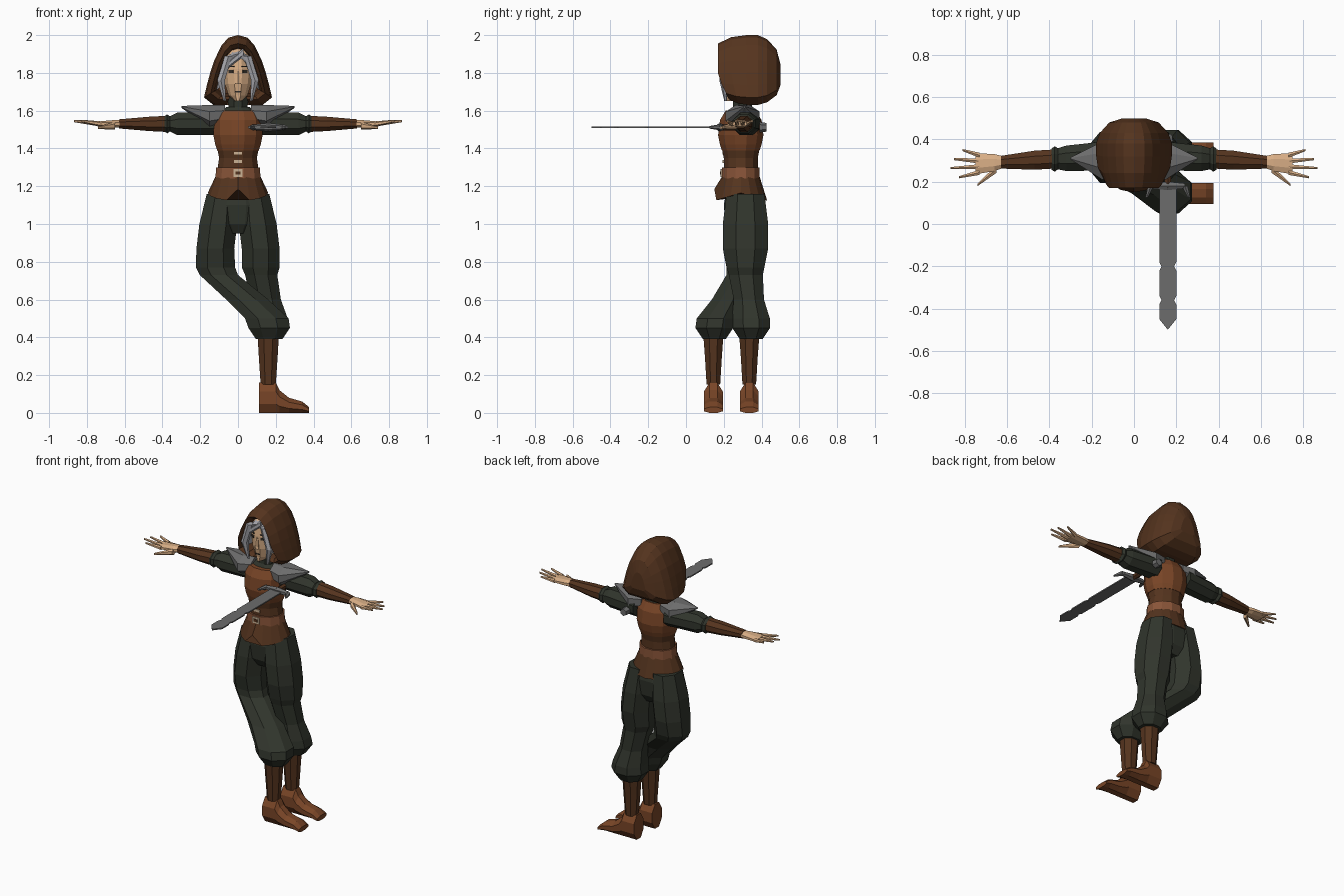
import bpy, bmesh, math
from mathutils import Matrix, Vector

default_cube = bpy.data.objects.get("Cube")
if default_cube:
    bpy.data.objects.remove(default_cube, do_unlink=True)


def material(name, red, green, blue):
    made = bpy.data.materials.new(name)
    made.use_nodes = True
    colour = (red, green, blue, 1)
    made.diffuse_color = colour
    made.node_tree.nodes["Principled BSDF"].inputs["Base Color"].default_value = colour
    return made


leather = material("leather", .19, .06, .02)
belt_leather = material("belt_leather", .25, .09, .04)
dark_leather = material("dark_leather", .09, .034, .013)
cloth = material("green_cloth", .03, .035, .025)
steel = material("steel", .15, .15, .15)
skin = material("skin", .7, .43, .24)
grey_hair = material("grey_hair", .4, .4, .43)
pale_metal = material("pale_metal", .6, .45, .3)
dark_detail = material("dark_detail", .03, .025, .02)
sides_of_body = (("left", 1), ("right", -1))


def finish(name, bm, mat):
    bmesh.ops.recalc_face_normals(bm, faces=bm.faces)
    mesh = bpy.data.meshes.new(name)
    bm.to_mesh(mesh)
    bm.free()
    mesh.materials.append(mat)
    obj = bpy.data.objects.new(name, mesh)
    bpy.context.collection.objects.link(obj)
    return obj


def bridge(name, mat, outlines, closed_from=0):
    """Join matching outlines with quads and cap both ends."""
    bm = bmesh.new()
    loops = [[bm.verts.new(point) for point in outline] for outline in outlines]
    count = len(loops[0])
    for step, (near, far) in enumerate(zip(loops, loops[1:])):
        for i in range(count if step >= closed_from else count - 1):
            j = (i + 1) % count
            bm.faces.new((near[i], near[j], far[j], far[i]))
    bm.faces.new(loops[0])
    bm.faces.new(loops[-1])
    return finish(name, bm, mat)


def loft(name, mat, axis, rings, sides=8, flat_front=True):
    """Rings hold a centre point and the two radii across the axis."""
    across = [k for k in range(3) if k != axis]
    grow = 1 / math.cos(math.pi / sides) if flat_front else 1
    outlines = []
    for *centre, first, second in rings:
        outline = []
        for i in range(sides):
            turn = math.tau * (i + flat_front / 2) / sides
            point = Vector(centre)
            point[across[0]] += first * grow * math.cos(turn)
            point[across[1]] += second * grow * math.sin(turn)
            outline.append(point)
        outlines.append(outline)
    return bridge(name, mat, outlines)


def column(name, mat, *rings, y=.29, sides=12, flat_front=True):
    """Upright body part from heights, half widths and half depths."""
    centred = [(0, y, z, width, depth) for z, width, depth in rings]
    return loft(name, mat, 2, centred, sides, flat_front)


def arm(name, mat, side, *rings):
    """Level arm part from distances along x, half depths and half heights."""
    placed = [(side * x, .33 - .06 * x, 1.53, depth, height) for x, depth, height in rings]
    return loft(name, mat, 0, placed)


def spike(name, mat, start, end, thick, thin):
    """Straight tapered rod, cut across its longest direction."""
    reach = [abs(a - b) for a, b in zip(start, end)]
    rings = [(*start, thick, thick), (*end, thin, thin)]
    return loft(name, mat, reach.index(max(reach)), rings, sides=6)


def plate(name, mat, centre, size, turn=0):
    bm = bmesh.new()
    bmesh.ops.create_cube(bm, size=1)
    place = Matrix.Translation(centre) @ Matrix.Rotation(turn, 4, "Z")
    bm.transform(place @ Matrix.Diagonal((*size, 1)))
    return finish(name, bm, mat)


# Teardrop arch, swept from the inner rim round to the back
teardrop = [(.18 * drop ** .4, 2 - .33 * drop) for drop in (0, .04, .16, .4, .6, .8, 1)]


def arched_shell(name, mat, half, rings, closed_from):
    arch = [(-x, z) for x, z in half[:0:-1]] + half
    middle = 1.78
    outlines = []
    for y, scale in rings:
        lean = 2 * max(0, .36 - y)
        outlines.append([(x * scale, y + lean * max(0, middle - z),
                          middle + (z - middle) * scale) for x, z in arch])
    bridge(name, mat, outlines, closed_from)


arched_shell("hood", dark_leather, teardrop + [(.13, 1.63), (.06, 1.63)],
             [(.36, .6), (.2, .7), (.17, .8), (.24, .95), (.32, 1), (.38, 1),
              (.43, .9), (.48, .65), (.5, .3)], closed_from=4)
arched_shell("hair_cap", grey_hair, teardrop,
             [(.3, .45), (.2, .45), (.19, .55), (.24, .64), (.38, .6), (.42, .4)],
             closed_from=9)

# Head and face
column("head", skin, (1.65, .02, .08), (1.68, .05, .08), (1.74, .07, .09),
       (1.82, .08, .09), (1.9, .06, .08), (1.94, .03, .04))
spike("nose", skin, (0, .2, 1.74), (0, .2, 1.81), .015, .006)
plate("mouth", dark_detail, (0, .207, 1.7), (.03, .009, .006))
spike("fringe", grey_hair, (.03, .21, 1.91), (-.08, .2, 1.82), .02, .015)
for word, side in sides_of_body:
    turn = side * .55
    plate(word + "_eye", dark_detail, (side * .036, .21, 1.807), (.03, .009, .015), turn)
    plate(word + "_eyebrow", dark_detail, (side * .036, .209, 1.833), (.036, .009, .006), turn)
    spike(word + "_upper_lock", grey_hair, (side * .05, .2, 1.89), (side * .09, .2, 1.76), .02, .02)
    spike(word + "_lower_lock", grey_hair, (side * .09, .2, 1.76), (side * .07, .21, 1.65), .02, .006)

# Torso, belt and flared tunic hem
column("collar", cloth, (1.58, .06, .06), (1.62, .05, .05), (1.67, .055, .05), y=.3, sides=8)
column("shirt", cloth, (1.5, .13, .09), (1.57, .14, .08), (1.62, .06, .05), y=.3)
column("bodice", leather, (1.39, .11, .1), (1.42, .12, .11), (1.47, .13, .12),
       (1.55, .13, .11), (1.6, .11, .08))
column("waist", dark_leather, (1.28, .11, .09), (1.35, .1, .09), (1.4, .11, .1))
column("belt", belt_leather, (1.24, .12, .1), (1.3, .115, .1))
hem = column("tunic_hem", dark_leather, (1.165, .16, .14), (1.25, .12, .1),
             sides=16, flat_front=False)
for vertex in hem.data.vertices:
    spot = vertex.co
    if spot.z < 1.2:
        front_notch = abs(spot.x) < .01 and spot.y < .2
        spot.z += .02 if front_notch else -.3 * abs(spot.y - .29)
for height in (1.33, 1.375):
    plate("waist_clasp", pale_metal, (0, .198, height), (.044, .009, .016))
plate("belt_buckle", pale_metal, (0, .188, 1.27), (.05, .009, .04))
plate("buckle_centre", dark_leather, (0, .184, 1.27), (.026, .009, .018))

# Shoulders, arms and hands
for word, side in sides_of_body:
    loft(word + "_shoulder_guard", steel, 0,
         [(side * .07, .3, 1.58, .07, .05), (side * .15, .3, 1.57, .09, .06),
          (side * .3, .31, 1.62, .005, .005)])
    arm(word + "_sleeve", cloth, side, (.11, .07, .06), (.32, .06, .06),
        (.36, .05, .04), (.375, .06, .05), (.39, .05, .04))
    arm(word + "_bracer", dark_leather, side, (.37, .045, .043), (.47, .045, .038), (.63, .03, .024))
    arm(word + "_palm", skin, side, (.61, .025, .02), (.66, .04, .02), (.75, .05, .012))
    for finger in range(4):
        root = (side * .73, .325 - .027 * finger, 1.53)
        tip = (side * (.88 - .04 * abs(finger - 1.7)), .35 - .043 * finger, 1.545)
        spike(word + "_finger", skin, root, tip, .012, .005)
    spike(word + "_thumb", skin, (side * .65, .26, 1.52), (side * .74, .185, 1.51), .018, .006)

# Trousers: one shared profile, the right leg crosses in front of the left
column("trouser_seat", cloth, (.95, .08, .07), (1, .14, .1), (1.1, .165, .11),
       (1.2, .12, .09), y=.31)
leg_profile = [(1.16, .08, .1), (1, .1, .12), (.87, .1, .12), (.77, .1, .1), (.73, .085, .09),
               (.6, .08, .08), (.5, .1, .1), (.45, .11, .1), (.39, .07, .06)]


def trouser_leg(name, thigh_x, calf_y, slant):
    rings = []
    for z, width, depth in leg_profile:
        along = min(1, max(0, (.78 - z) / .32))
        ease = along * along * (3 - 2 * along)
        hip_x = thigh_x * (1 - max(0, z - .87))
        rings.append((hip_x + (.165 - hip_x) * ease, .315 + (calf_y - .315) * ease, z,
                      width * (1 + slant * math.sin(math.pi * along)), depth))
    loft(name, cloth, 2, rings)


trouser_leg("left_trouser_leg", .12, .345, 0)
trouser_leg("right_trouser_leg", -.12, .15, .4)

# Boots, both toes turned to the left
for word, y in (("left", .335), ("right", .145)):
    loft(word + "_boot_shaft", dark_leather, 2,
         [(.16, y, .15, .04, .036), (.16, y, .3, .05, .045), (.16, y, .42, .057, .054)])
    outline = [(.11, .16), (.2, .16), (.22, .12), (.27, .08), (.34, .06), (.377, .03)]
    loft(word + "_boot_foot", leather, 0,
         [(x, y, height / 2, .05, height / 2) for x, height in outline])

# Sword held level and pointing forward, with notched edges
grip_x, level = .16, 1.512
edge = [(.04, .18)]
for notch in (-.2, -.36):
    edge += [(.04, notch + .02), (.03, notch), (.04, notch - .02)]
edge += [(.04, -.45), (0, -.5)]
blade = edge + [(-x, y) for x, y in edge[-2::-1]]
bridge("sword_blade", steel, [[(grip_x + x, y, level + lift) for x, y in blade]
                              for lift in (-.004, .004)])
spike("sword_grip", dark_leather, (grip_x, .17, level), (grip_x, .4, level), .016, .013)
spike("sword_pommel", steel, (grip_x, .39, level), (grip_x, .425, level), .024, .02)
for word, side in sides_of_body:
    bend = (grip_x + side * .08, .18, level)
    spike(word + "_guard_arm", steel, (grip_x, .18, level), bend, .02, .012)
    spike(word + "_guard_tip", steel, bend, (grip_x + side * .1, .125, level), .014, .006)
